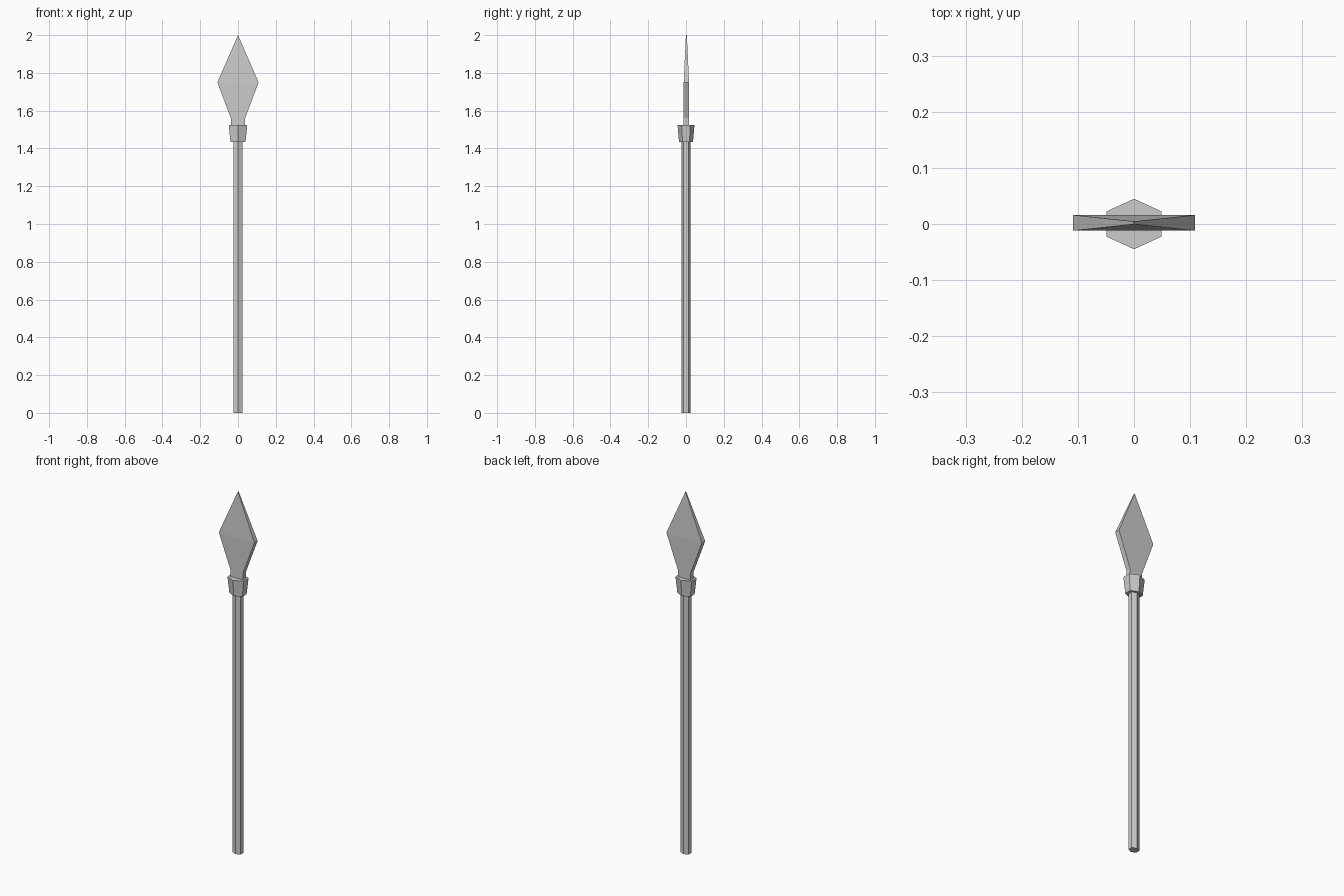
import bpy
import bmesh
import math

if "Cube" in bpy.data.objects:
    bpy.data.objects.remove(bpy.data.objects["Cube"])


def new_object(name, bm):
    bmesh.ops.recalc_face_normals(bm, faces=bm.faces)
    mesh = bpy.data.meshes.new(name)
    bm.to_mesh(mesh)
    bm.free()
    obj = bpy.data.objects.new(name, mesh)
    bpy.context.collection.objects.link(obj)
    return obj


def loft(name, rings):
    """Join equal-length vertex rings into a closed solid."""
    bm = bmesh.new()
    loops = [[bm.verts.new(p) for p in ring] for ring in rings]
    n = len(loops[0])
    for low, high in zip(loops, loops[1:]):
        for i in range(n):
            j = (i + 1) % n
            bm.faces.new((low[i], low[j], high[j], high[i]))
    bm.faces.new(loops[0])
    bm.faces.new(loops[-1])
    return new_object(name, bm)


def hexagon(half_x, half_y, z):
    """Six-sided ring with corners on the y axis and flats facing x."""
    rx = half_x / math.cos(math.pi / 6)
    angles = [math.pi / 2 + i * math.pi / 3 for i in range(6)]
    return [(rx * math.cos(a), half_y * math.sin(a), z) for a in angles]


# Six-sided wooden shaft
loft("shaft", [hexagon(0.025, 0.024, 0), hexagon(0.025, 0.024, 1.45)])

# Flared collar holding the blade
loft("collar", [hexagon(0.040, 0.037, 1.435), hexagon(0.049, 0.045, 1.525)])

# Flat blade: half width, y centre, half thickness, height
sections = [(0.038, 0.002, 0.014, 1.50),
            (0.038, 0.002, 0.014, 1.56),
            (0.109, 0.002, 0.014, 1.75),
            (0.0005, 0.002, 0.0025, 2.00)]
loft("blade", [[(-w, c - t, z), (w, c - t, z), (w, c + t, z), (-w, c + t, z)]
               for w, c, t, z in sections])
